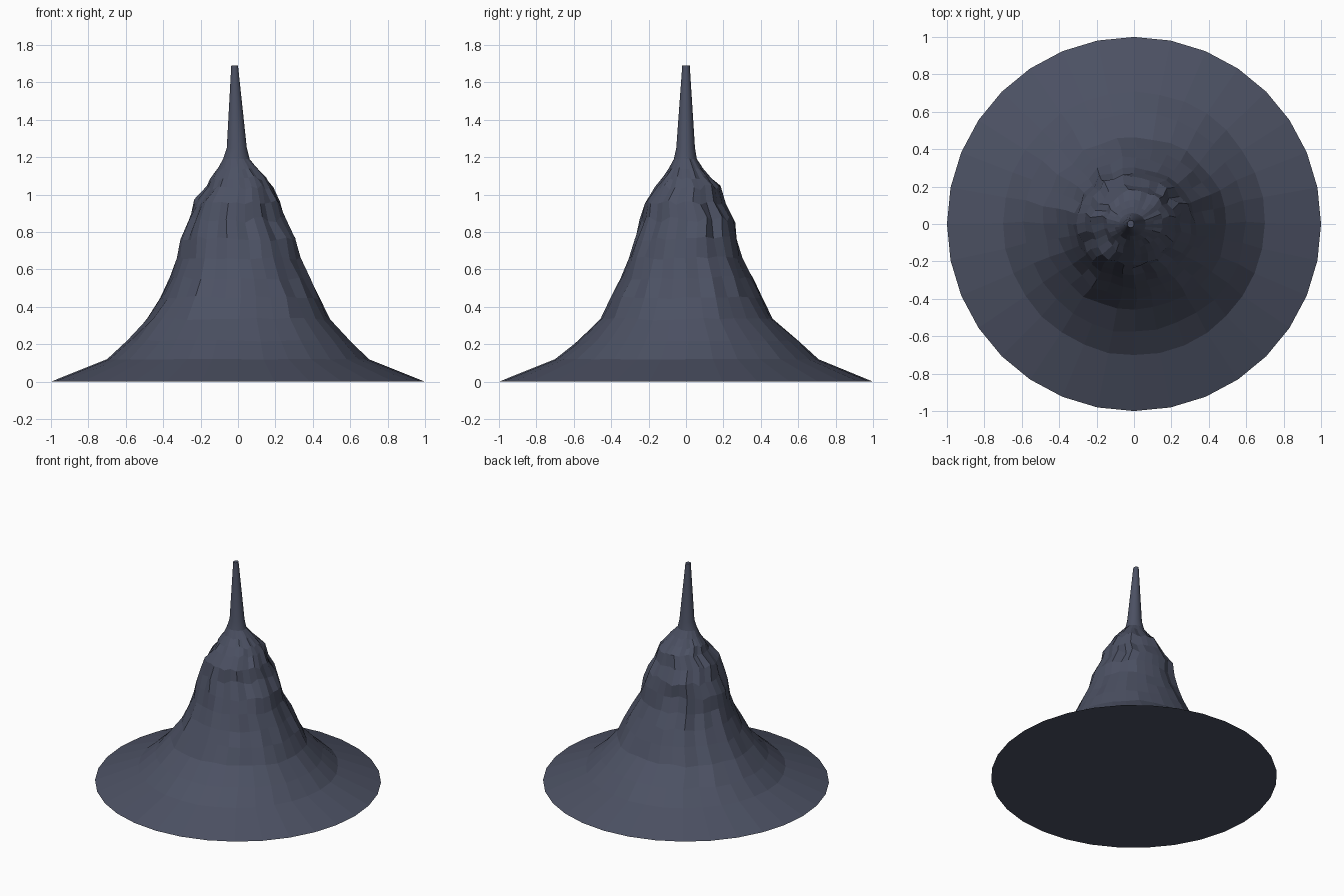
import bpy, bmesh, math, random

if "Cube" in bpy.data.objects:
    bpy.data.objects.remove(bpy.data.objects["Cube"])

random.seed(7)
SIDES = 32

stone = bpy.data.materials.new("dark slate stone")
stone.diffuse_color = (0.072, 0.082, 0.125, 1)
stone.use_nodes = True
stone.node_tree.nodes["Principled BSDF"].inputs["Base Color"].default_value = stone.diffuse_color

# height, reach to right (+x), back (+y), left (-x), front (-y), roughness
RINGS = [
    (0.00, 1.00, 1.00, 1.00, 1.00, 0),
    (0.12, 0.70, 0.71, 0.70, 0.70, 0.008),
    (0.22, 0.60, 0.60, 0.59, 0.575, 0.02),
    (0.335, 0.495, 0.465, 0.485, 0.46, 0.03),
    (0.45, 0.44, 0.405, 0.41, 0.40, 0.035),
    (0.555, 0.385, 0.355, 0.36, 0.35, 0.04),
    (0.66, 0.33, 0.305, 0.325, 0.31, 0.045),
    (0.765, 0.305, 0.275, 0.305, 0.275, 0.06),
    (0.865, 0.245, 0.26, 0.265, 0.24, 0.07),
    (0.96, 0.215, 0.205, 0.23, 0.22, 0.06),
    (1.04, 0.18, 0.18, 0.165, 0.165, 0.06),
    (1.09, 0.15, 0.13, 0.145, 0.125, 0.05),
    (1.14, 0.105, 0.09, 0.105, 0.09, 0.03),
    (1.19, 0.062, 0.058, 0.08, 0.065, 0),
    (1.25, 0.047, 0.048, 0.06, 0.052, 0),
    (1.69, 0.00, 0.02, 0.036, 0.02, 0),
]


def reach(ring, a):
    """Blend the four side profiles around one ring, as quarter ellipses."""
    _, east, north, west, south, _ = ring
    c, s = math.cos(a), math.sin(a)
    cx, rx = (east - west) / 2, (east + west) / 2
    cy, ry = (north - south) / 2, (north + south) / 2
    return cx + rx * c, cy + ry * s


# Mountain: stacked rings, with crags that span a few spokes and rows
bm = bmesh.new()
rows = []
crag = [0.0] * SIDES
for ring in RINGS:
    z, rough = ring[0], ring[5]
    row = []
    for i in range(SIDES):
        a = math.tau * i / SIDES
        x, y = reach(ring, a)
        crag[i] = 0.5 * crag[i] + 0.8 * random.uniform(-1, 1)
        quiet = 0.3 if i % 8 == 0 else 1.0
        k = 1 + rough * crag[i] * quiet
        dz = 0.25 * rough * random.uniform(-1, 1) * quiet
        row.append(bm.verts.new((x * k, y * k, z + dz)))
    rows.append(row)

for low, high in zip(rows, rows[1:]):
    for i in range(SIDES):
        j = (i + 1) % SIDES
        bm.faces.new((low[i], low[j], high[j], high[i]))
bm.faces.new(rows[-1])
bm.faces.new(list(reversed(rows[0])))

mesh = bpy.data.meshes.new("spired_mountain")
bm.to_mesh(mesh)
bm.free()
mesh.materials.append(stone)
mountain = bpy.data.objects.new("spired_mountain", mesh)
bpy.context.collection.objects.link(mountain)

# Flat rock, softly shaded spire
for f in mesh.polygons:
    f.use_smooth = f.center.z > 1.2 and abs(f.normal.z) < 0.9
